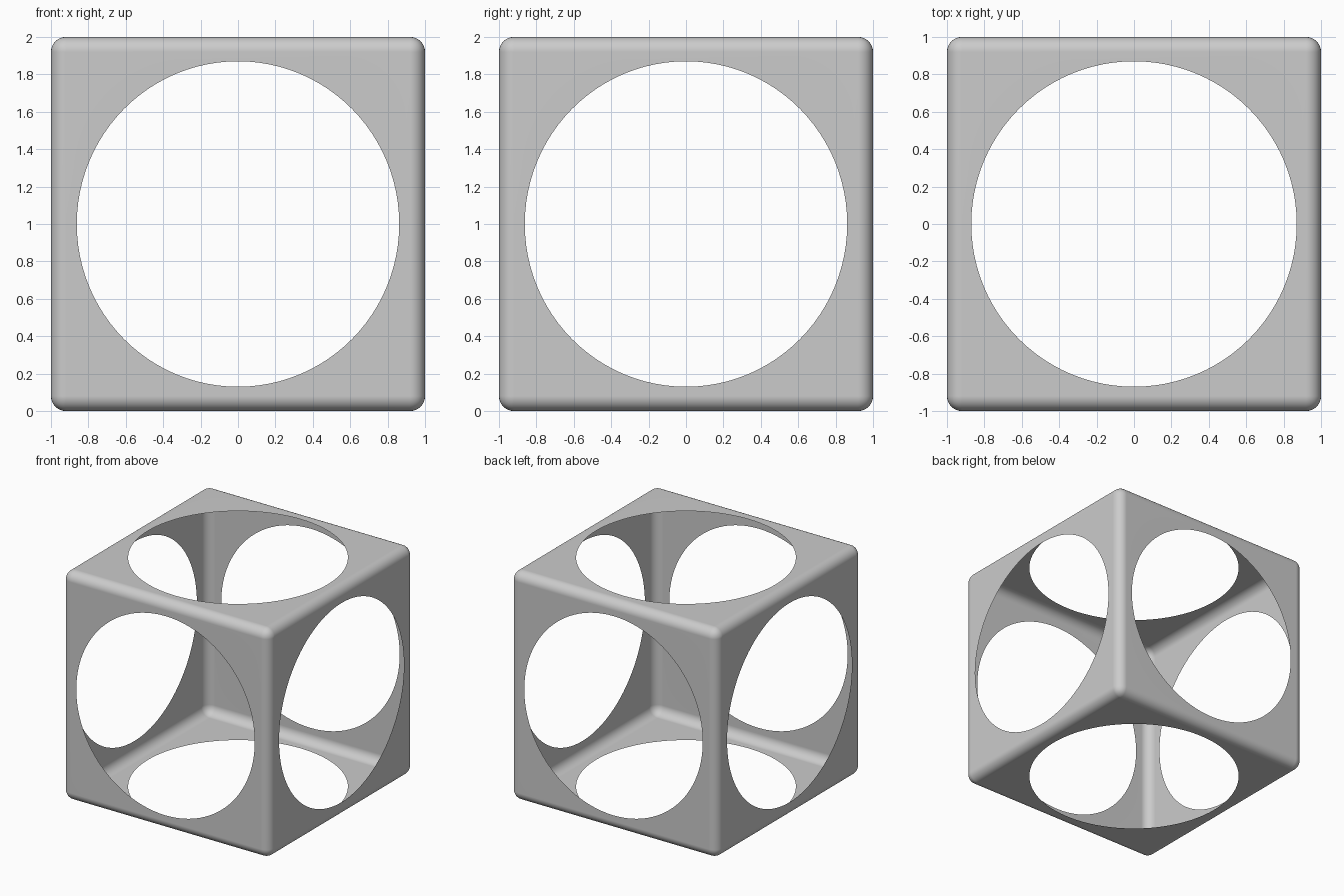
import bpy
import bmesh
import math
from mathutils import Vector

if "Cube" in bpy.data.objects:
    bpy.data.objects.remove(bpy.data.objects["Cube"], do_unlink=True)

HALF, ROUND = 1.0, 0.08
ARC = 24  # hole segments per quarter

grey = bpy.data.materials.new("light_grey")
grey.use_nodes = True
colour = (0.6, 0.6, 0.6, 1)
grey.diffuse_color = colour
grey.node_tree.nodes["Principled BSDF"].inputs["Base Color"].default_value = colour

# Rounded cube
bm = bmesh.new()
bmesh.ops.create_cube(bm, size=2 * HALF)
bmesh.ops.bevel(bm, geom=bm.edges[:], offset=ROUND, segments=8, profile=0.5, affect='EDGES')


def open_panel(face):
    """Replace a flat side with four pieces around a round hole."""
    normal = face.normal.copy()
    centre = face.calc_center_median()
    # Holes in the upright sides are very slightly narrower
    upright = abs(normal.z) < 0.5
    v = Vector((0, 0, 1)) if upright else Vector((0, 1, 0))
    u = v.cross(normal)
    ru = 0.862 if upright else 0.87
    rv = 0.87
    ring = []
    for i in range(4 * ARC):
        a = math.pi / 4 + i * math.pi / (2 * ARC)
        ring.append(bm.verts.new(centre + u * ru * math.cos(a) + v * rv * math.sin(a)))
    # Corners in the same turning order as the ring
    corners = sorted(face.verts, key=lambda p: math.atan2(
        (p.co - centre).dot(v), (p.co - centre).dot(u)) % math.tau)
    bm.faces.remove(face)
    for q in range(4):
        arc = [ring[(q * ARC + i) % len(ring)] for i in range(ARC + 1)]
        bm.faces.new([corners[q], corners[(q + 1) % 4]] + arc[::-1])


bm.normal_update()
sides = sorted(bm.faces, key=lambda f: f.calc_area())[-6:]
for side in sides:
    open_panel(side)
bm.normal_update()

# Thin open shell standing on the ground
bmesh.ops.translate(bm, verts=bm.verts[:], vec=(0, 0, HALF))
mesh = bpy.data.meshes.new("cube_frame")
bm.to_mesh(mesh)
bm.free()
mesh.materials.append(grey)
frame = bpy.data.objects.new("cube_frame", mesh)
bpy.context.collection.objects.link(frame)

# Smooth rounded edges with flat panels
bpy.context.view_layer.objects.active = frame
frame.select_set(True)
bpy.ops.object.shade_smooth_by_angle(angle=math.radians(35))
weighted = frame.modifiers.new("flat_panels", 'WEIGHTED_NORMAL')
weighted.keep_sharp = True
